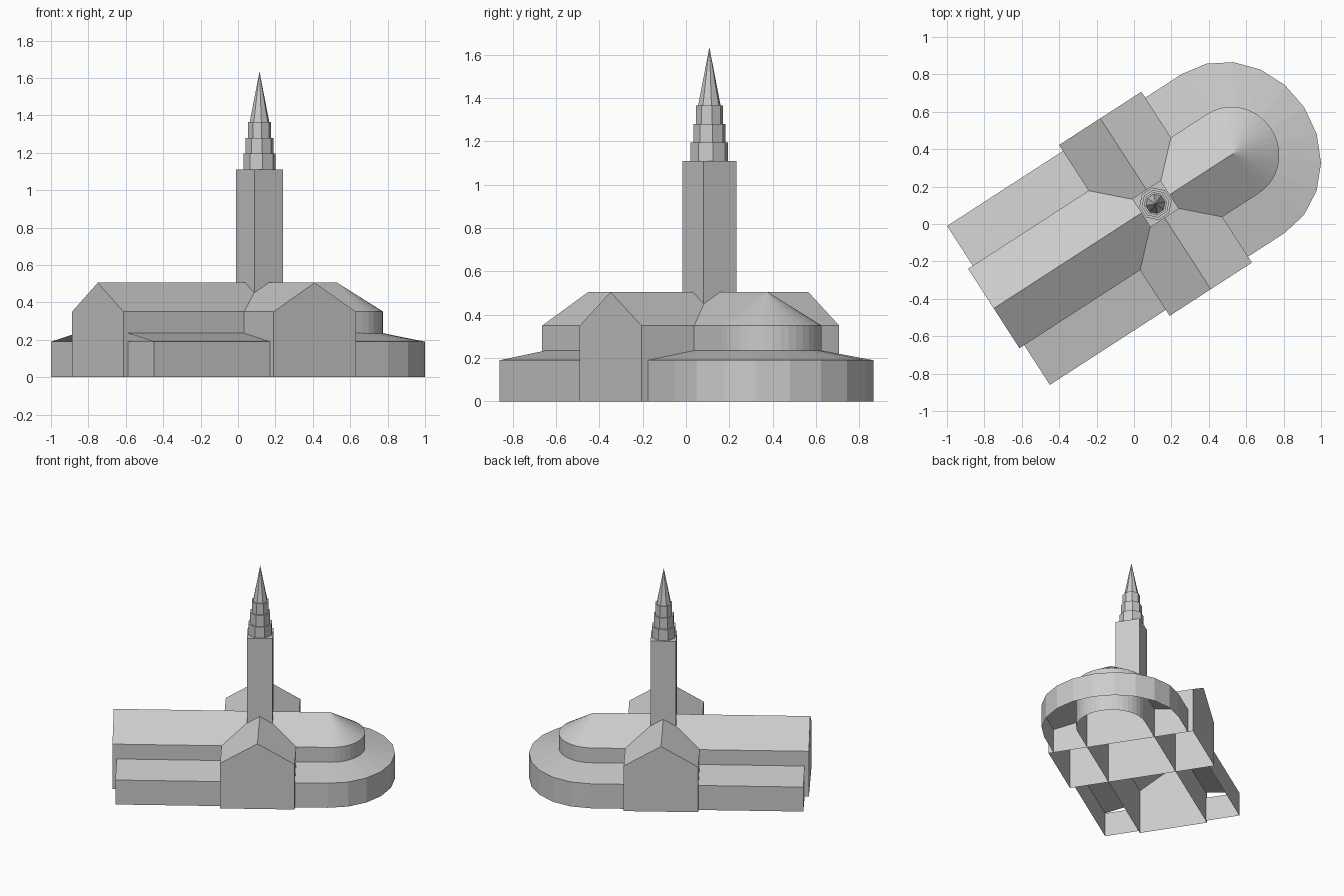
import bpy, bmesh
from math import sin, cos, pi, radians
from mathutils import Matrix

cube = bpy.data.objects.get("Cube")
if cube:
    bpy.data.objects.remove(cube, do_unlink=True)

stone = bpy.data.materials.new("grey_stone")
stone.use_nodes = True
stone.diffuse_color = (0.6, 0.6, 0.6, 1)
stone.node_tree.nodes["Principled BSDF"].inputs["Base Color"].default_value = (0.6, 0.6, 0.6, 1)

# Plan frame: local x runs along the nave, origin under the tower
PLACE = Matrix.Translation((0.115, 0.108, 0)) @ Matrix.Rotation(radians(32.9), 4, 'Z')

NAVE_W, NAVE_WEST, APSE_X = 0.253, -1.03, 0.495
AISLE_W, AISLE_WEST = 0.506, -1.0
TRANSEPT_W, TRANSEPT_END = 0.262, 0.544
EAVE, RIDGE = 0.35, 0.505
AISLE_EAVE, AISLE_TOP = 0.19, 0.235


def loft(name, rows, caps=(), closed=False):
    """Join rows of points with quads; caps lists the rows to fill."""
    bm = bmesh.new()
    grid = [[bm.verts.new(p) for p in row] for row in rows]
    n = len(rows[0])
    for a, b in zip(grid, grid[1:]):
        for i in range(n if closed else n - 1):
            j = (i + 1) % n
            bm.faces.new((a[i], a[j], b[j], b[i]))
    for c in caps:
        bm.faces.new(grid[c])
    bmesh.ops.remove_doubles(bm, verts=bm.verts, dist=0.0001)
    bmesh.ops.recalc_face_normals(bm, faces=bm.faces)
    mesh = bpy.data.meshes.new(name)
    bm.to_mesh(mesh)
    bm.free()
    mesh.materials.append(stone)
    obj = bpy.data.objects.new(name, mesh)
    obj.matrix_world = PLACE
    bpy.context.collection.objects.link(obj)
    return obj


def gable(w):
    return [(-w, 0), (-w, EAVE), (0, RIDGE), (w, EAVE), (w, 0)]


def half_ellipse(rx, ry, steps, z):
    return [(APSE_X + rx * sin(pi * i / steps), -ry * cos(pi * i / steps), z)
            for i in range(steps + 1)]


def ring(r, z, sides, turn):
    return [(r * cos(turn + 2 * pi * i / sides), r * sin(turn + 2 * pi * i / sides), z)
            for i in range(sides)]


# Nave and crossing transept, open underneath
loft("nave", [[(x, y, z) for y, z in gable(NAVE_W)] for x in (NAVE_WEST, APSE_X)], caps=[0])
loft("transept", [[(x, y, z) for x, z in gable(TRANSEPT_W)]
                  for y in (-TRANSEPT_END, TRANSEPT_END)], caps=[0, 1])

# Lean-to side aisles with low west walls
for side, label in ((1, "north"), (-1, "south")):
    lean_to = [(AISLE_W, 0), (AISLE_W, AISLE_EAVE), (NAVE_W, AISLE_TOP)]
    loft(label + "_aisle", [[(x, side * y, z) for y, z in lean_to]
                            for x in (AISLE_WEST, -TRANSEPT_W)])
    loft(label + "_aisle_west_wall", [[(AISLE_WEST, side * y, z) for y in (NAVE_W, AISLE_W)]
                                      for z in (0, AISLE_EAVE)])

# Rounded apse with a half-cone roof
apse = [half_ellipse(0.243, NAVE_W, 20, z) for z in (0, EAVE)]
loft("apse", apse + [[(APSE_X, 0, RIDGE)] * 21])

# Walkway wrapped around the apse
rows = []
for rx, ry, z in ((0.453, AISLE_W, 0), (0.453, AISLE_W, AISLE_EAVE), (0.243, NAVE_W, AISLE_TOP)):
    rows.append([(TRANSEPT_W, -ry, z)] + half_ellipse(rx, ry, 10, z) + [(TRANSEPT_W, ry, z)])
loft("ambulatory", rows)

# Square tower
loft("tower", [ring(0.128, z, 4, pi / 4) for z in (0.44, 1.11)], caps=[1], closed=True)

# Stepped octagonal tiers and spire
z = 1.11
for i, r in enumerate((0.088, 0.075, 0.063)):
    loft("spire_tier_%d" % (i + 1), [ring(r, h, 8, pi / 8) for h in (z, z + 0.085)],
         caps=[1], closed=True)
    z += 0.085
loft("spire", [ring(0.053, z, 8, pi / 8), [(0, 0, 1.635)] * 8], closed=True)
